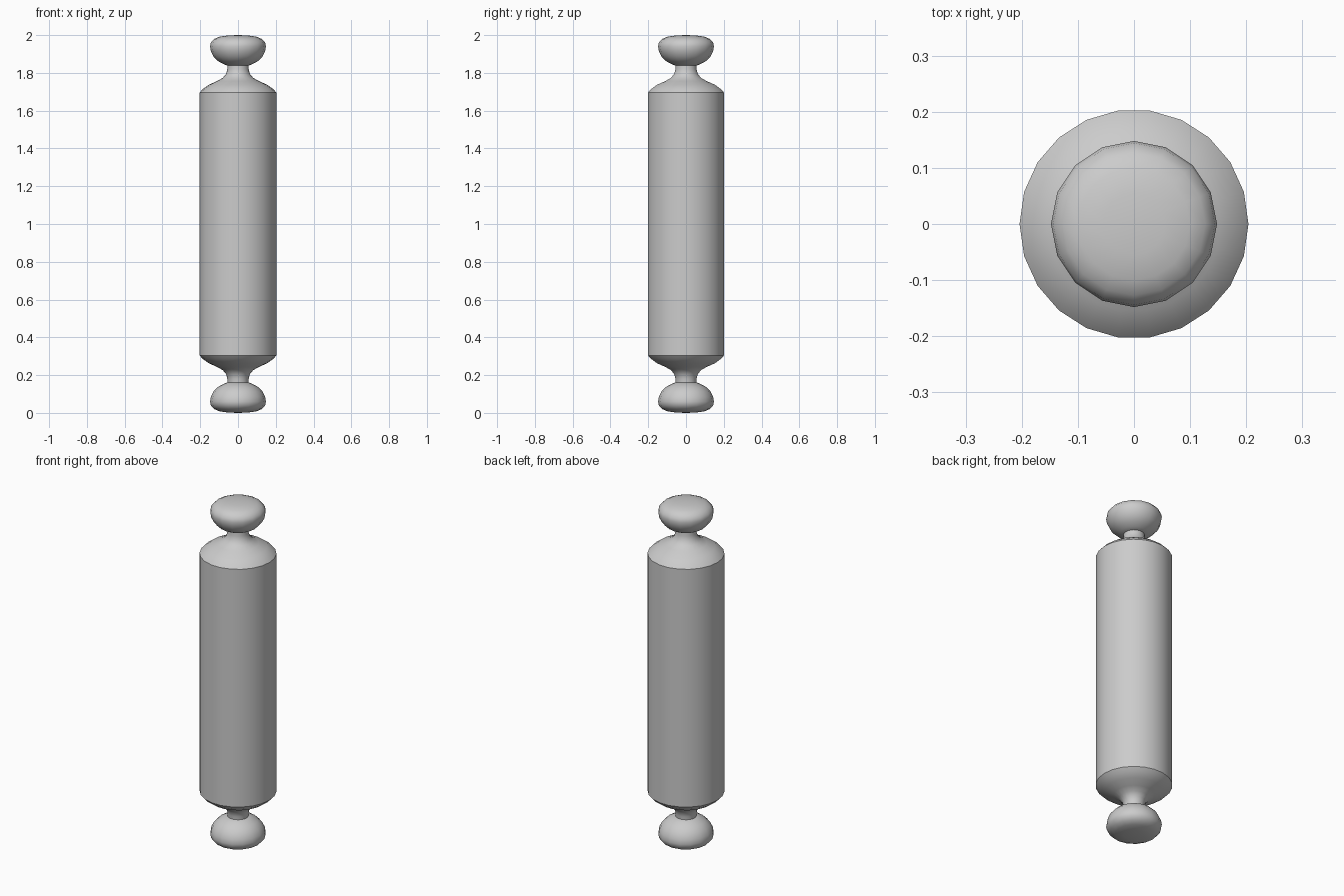
import bpy, bmesh, math

if "Cube" in bpy.data.objects:
    bpy.data.objects.remove(bpy.data.objects["Cube"])

def lathe(name, profile, sides):
    """Revolve (radius, z) points around z; zero radius gives a pole."""
    bm = bmesh.new()
    rings = []
    for r, z in profile:
        if r == 0:
            rings.append([bm.verts.new((0, 0, z))] * sides)
        else:
            rings.append([bm.verts.new((r * math.cos(2 * math.pi * i / sides),
                                        r * math.sin(2 * math.pi * i / sides), z))
                          for i in range(sides)])
    for a, b in zip(rings, rings[1:]):
        for i in range(sides):
            j = (i + 1) % sides
            bm.faces.new(list(dict.fromkeys((a[i], a[j], b[j], b[i]))))
    bmesh.ops.recalc_face_normals(bm, faces=bm.faces)
    mesh = bpy.data.meshes.new(name)
    bm.to_mesh(mesh)
    bm.free()
    obj = bpy.data.objects.new(name, mesh)
    bpy.context.collection.objects.link(obj)
    bpy.context.view_layer.objects.active = obj
    obj.select_set(True)
    bpy.ops.object.shade_smooth_by_angle(angle=math.radians(38))
    obj.select_set(False)
    return obj

def flip(profile):
    return [(r, 2 - z) for r, z in reversed(profile)]

# roller: straight barrel with curved shoulders running into thin necks
shoulder = [(0.204, 1.695), (0.187, 1.714), (0.155, 1.737), (0.11, 1.757),
            (0.08, 1.774), (0.063, 1.795), (0.056, 1.82), (0.056, 1.85), (0, 1.85)]
lathe("roller_body", flip(shoulder) + shoulder, 22)

# handle knobs: flattened bulbs at both ends
knob = [(0, 1.838), (0.056, 1.838), (0.077, 1.847), (0.105, 1.862), (0.13, 1.887),
        (0.144, 1.916), (0.148, 1.941), (0.144, 1.96), (0.127, 1.979),
        (0.1, 1.991), (0.055, 1.998), (0, 2.0)]
lathe("top_knob", knob, 16)
lathe("bottom_knob", flip(knob), 16)
